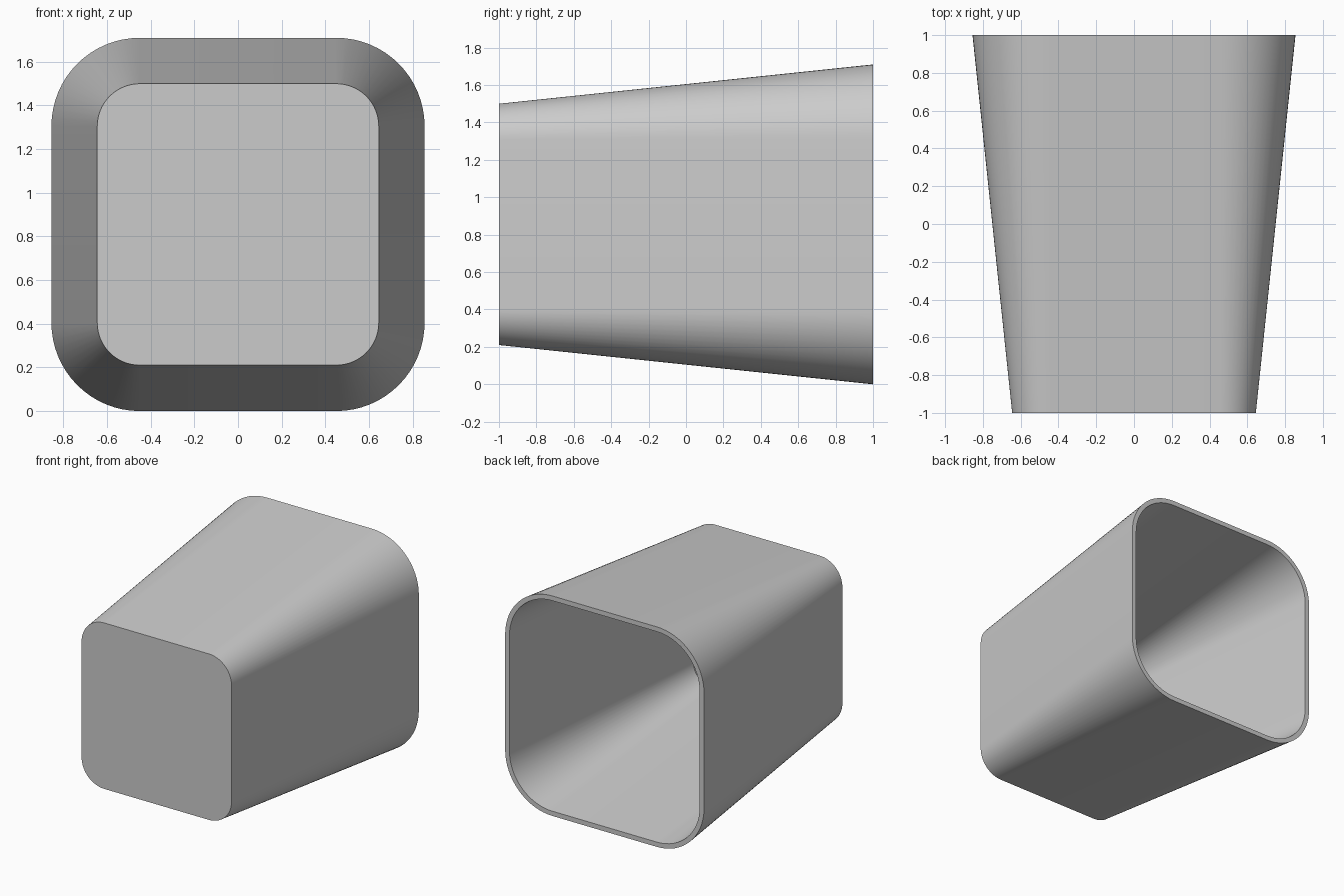
import bpy, bmesh, math

cube = bpy.data.objects.get("Cube")
if cube:
    bpy.data.objects.remove(cube)

FLAT = 0.45          # half length of the straight edge on every side
WALL = 0.037         # wall thickness
MID_Z = 0.855
SEGMENTS = 16        # per rounded corner


def half_width(y):
    return 0.75 + 0.105 * y


def ring(bm, y, inset=0.0):
    """Rounded square loop across the body at depth y."""
    radius = half_width(y) - FLAT - inset
    verts = []
    for quarter, (sx, sz) in enumerate([(1, 1), (-1, 1), (-1, -1), (1, -1)]):
        for i in range(SEGMENTS + 1):
            a = math.pi / 2 * (quarter + i / SEGMENTS)
            verts.append(bm.verts.new((sx * FLAT + radius * math.cos(a), y,
                                       MID_Z + sz * FLAT + radius * math.sin(a))))
    return verts


def bridge(bm, a, b):
    n = len(a)
    for i in range(n):
        j = (i + 1) % n
        bm.faces.new((a[i], a[j], b[j], b[i]))


# Tapered cup: closed front, outer wall, open back rim, inner wall, floor
bm = bmesh.new()
rings = [ring(bm, -1), ring(bm, 1), ring(bm, 1, WALL), ring(bm, WALL - 1, WALL)]
for first, second in zip(rings, rings[1:]):
    bridge(bm, first, second)
bm.faces.new(rings[0])
bm.faces.new(rings[-1])
bmesh.ops.recalc_face_normals(bm, faces=bm.faces[:])

mesh = bpy.data.meshes.new("tapered_cup")
bm.to_mesh(mesh)
bm.free()
cup = bpy.data.objects.new("tapered_cup", mesh)
bpy.context.collection.objects.link(cup)

# Single light grey material
grey = bpy.data.materials.new("light grey")
grey.use_nodes = True
colour = (0.6, 0.6, 0.6, 1)
grey.diffuse_color = colour
grey.node_tree.nodes["Principled BSDF"].inputs["Base Color"].default_value = colour
mesh.materials.append(grey)

# Smooth corners, crisp rim and front edge
bpy.ops.object.select_all(action='DESELECT')
cup.select_set(True)
bpy.context.view_layer.objects.active = cup
bpy.ops.object.shade_smooth_by_angle(angle=math.radians(30))
